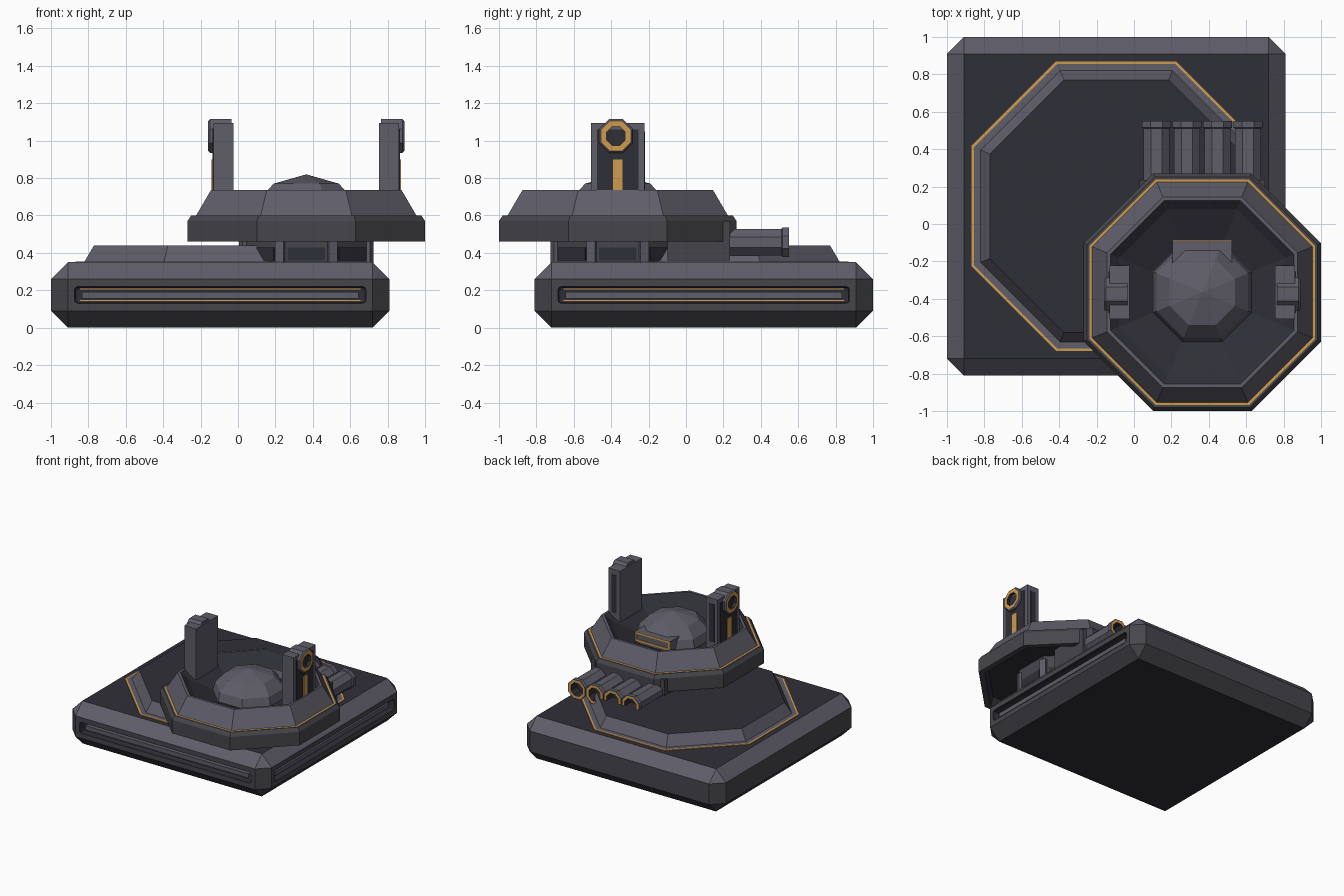
import bpy, bmesh, math
from mathutils import Vector

if "Cube" in bpy.data.objects:
    bpy.data.objects.remove(bpy.data.objects["Cube"])

GREY, MID, DARK, GOLD = range(4)
MATS = []
for name, col in (("steel grey", (0.115, 0.11, 0.14)), ("mid grey", (0.062, 0.06, 0.07)),
                  ("dark panel", (0.028, 0.028, 0.038)), ("gold trim", (0.62, 0.33, 0.08))):
    m = bpy.data.materials.new(name)
    m.diffuse_color = (*col, 1)
    m.use_nodes = True
    m.node_tree.nodes["Principled BSDF"].inputs["Base Color"].default_value = m.diffuse_color
    MATS.append(m)


def finish(name, bm, loc=(0, 0, 0), rot=(0, 0, 0)):
    bmesh.ops.remove_doubles(bm, verts=bm.verts, dist=1e-5)
    bmesh.ops.recalc_face_normals(bm, faces=bm.faces)
    me = bpy.data.meshes.new(name)
    bm.to_mesh(me)
    bm.free()
    for m in MATS:
        me.materials.append(m)
    ob = bpy.data.objects.new(name, me)
    ob.location, ob.rotation_euler = loc, rot
    bpy.context.collection.objects.link(ob)
    return ob


def loft(name, rings, bands, caps, loc=(0, 0, 0), rot=(0, 0, 0)):
    """Stack of eight-sided rings (half width, z[, corner cut]); regular octagon by default."""
    bm = bmesh.new()
    loops = []
    for r in rings:
        h, z = r[0], r[1]
        k = h - (r[2] if len(r) > 2 else h * (2 - math.sqrt(2)))
        pts = [(h, -k), (h, k), (k, h), (-k, h), (-h, k), (-h, -k), (-k, -h), (k, -h)]
        loops.append([bm.verts.new((x, y, z)) for x, y in pts])
    for a, b, mat in zip(loops, loops[1:], bands):
        for i in range(8):
            j = (i + 1) % 8
            bm.faces.new((a[i], a[j], b[j], b[i])).material_index = mat
    bm.faces.new(loops[0][::-1]).material_index = caps[0]
    bm.faces.new(loops[-1]).material_index = caps[1]
    return finish(name, bm, loc, rot)


def box(name, x, y, z, mat, rot=0, pivot=(0, 0, 0)):
    bm = bmesh.new()
    bmesh.ops.create_cube(bm, size=1)
    for v in bm.verts:
        v.co = Vector([(r[0] + r[1]) / 2 + c * (r[1] - r[0]) for r, c in zip((x, y, z), v.co)])
    for f in bm.faces:
        f.material_index = mat
    return finish(name, bm, pivot, (0, 0, rot))


# Square base slab with chamfered edges
BX, BY = -0.095, 0.095
base = loft("base_slab", [(0.815, 0, 0), (0.905, 0.09, 0.09), (0.905, 0.26, 0.09), (0.815, 0.35, 0)],
            (MID, MID, GREY), (DARK, DARK), (BX, BY, 0))

# Long slots in the front and right sides, with inner rails
for side, rot in (("front", 0), ("right", math.pi / 2)):
    pv = (BX, BY, 0)
    cut = box(side + "_slot_cutter", (-0.78, 0.78), (-1.0, -0.85), (0.13, 0.22), DARK, rot, pv)
    bev = cut.modifiers.new("round", 'BEVEL')
    bev.width, bev.segments = 0.02, 2
    cut.hide_render = True
    cut.hide_viewport = False
    cut.display_type = 'WIRE'
    mod = base.modifiers.new(side + "_slot", 'BOOLEAN')
    mod.operation, mod.object, mod.solver = 'DIFFERENCE', cut, 'EXACT'
    box(side + "_slot_rail", (-0.74, 0.74), (-0.88, -0.845), (0.155, 0.19), GREY, rot, pv)
    for z in (0.142, 0.203):
        box(side + "_slot_gold_line", (-0.75, 0.75), (-0.858, -0.845), (z, z + 0.006), GOLD, rot, pv)

# Raised octagonal deck with gold outline
loft("deck_plate", [(0.775, 0.345), (0.775, 0.355), (0.760, 0.355), (0.725, 0.355), (0.675, 0.44)],
     (GOLD, GOLD, GREY, GREY), (DARK, DARK), (BX, BY, 0))

# Turret neck with dark side panels
TX, TY = 0.365, -0.365
loft("turret_neck", [(0.34, 0.34), (0.34, 0.54)], (MID,), (DARK, DARK), (TX, TY, 0))
for i in range(8):
    box("neck_panel", (-0.1, 0.1), (-0.346, -0.33), (0.36, 0.43), DARK, i * math.pi / 4, (TX, TY, 0))
    box("neck_post", (-0.025, 0.025), (-0.378, -0.35), (0.34, 0.5), GREY,
        (i + 0.5) * math.pi / 4, (TX, TY, 0))

# Octagonal turret ring with hollow underside and bowl top
loft("turret_ring",
     [(0.30, 0.53), (0.57, 0.53), (0.59, 0.46), (0.635, 0.46), (0.635, 0.57), (0.615, 0.60),
      (0.603, 0.60), (0.589, 0.60), (0.51, 0.735), (0.49, 0.735), (0.445, 0.70), (0.27, 0.62)],
     (DARK, DARK, MID, MID, MID, MID, GOLD, GREY, GREY, DARK, DARK), (DARK, DARK), (TX, TY, 0))

# Faceted dome in the bowl
loft("dome", [(0.265, 0.61), (0.245, 0.69), (0.175, 0.77), (0.0, 0.82)],
     (GREY, GREY, GREY), (DARK, GREY), (TX, TY, 0))

# Visor block on the back of the dome, with gold frame
box("visor", (TX - 0.16, TX + 0.16), (-0.22, -0.09), (0.6, 0.715), GREY)
for z in (0.64, 0.70):
    box("visor_gold_strip", (TX - 0.16, TX + 0.16), (-0.092, -0.085), (z, z + 0.015), GOLD)
for s in (-1, 1):
    cx = TX + s * 0.152
    box("visor_gold_end", (cx - 0.008, cx + 0.008), (-0.092, -0.085), (0.64, 0.715), GOLD)

# Barrel housing and four tubes pointing backwards
box("barrel_housing", (TX - 0.335, TX + 0.335), (-0.1, 0.235), (0.36, 0.57), MID)
for i in range(4):
    loft("barrel", [(0.07, 0), (0.07, 0.29), (0.078, 0.295), (0.078, 0.33), (0.073, 0.33),
                    (0.052, 0.33), (0.052, 0.25)],
         (GREY, GREY, GREY, GREY, GOLD, DARK), (DARK, DARK),
         (TX + (i - 1.5) * 0.163, 0.22, 0.457), (-math.pi / 2, 0, 0))

# Two upright pillars with round sensor, dark panels and gold strip
for s, side in ((-1, "left"), (1, "right")):
    def xs(a, b):
        return tuple(sorted((TX + s * a, TX + s * b)))
    box(side + "_pillar", xs(0.39, 0.497), (TY - 0.143, TY + 0.143), (0.58, 1.095), GREY)
    box(side + "_pillar_panel", xs(0.49, 0.501), (TY - 0.11, TY + 0.11), (0.62, 1.06), DARK)
    box(side + "_pillar_gold_strip", xs(0.49, 0.506), (TY - 0.025, TY + 0.025), (0.62, 0.9), GOLD)
    for t in (-1, 1):
        ys = sorted((TY + t * 0.14, TY + t * 0.147))
        if t > 0:
            box(side + "_pillar_back_panel", xs(0.42, 0.467), ys, (0.74, 1.05), DARK)
    loft(side + "_sensor", [(0.09, 0), (0.09, 0.115), (0.08, 0.125), (0.05, 0.125), (0.05, 0.09)],
         (GREY, GREY, GOLD, DARK), (GREY, DARK), (TX + s * 0.4, TY - 0.01, 1.025),
         (0, s * math.pi / 2, 0))
